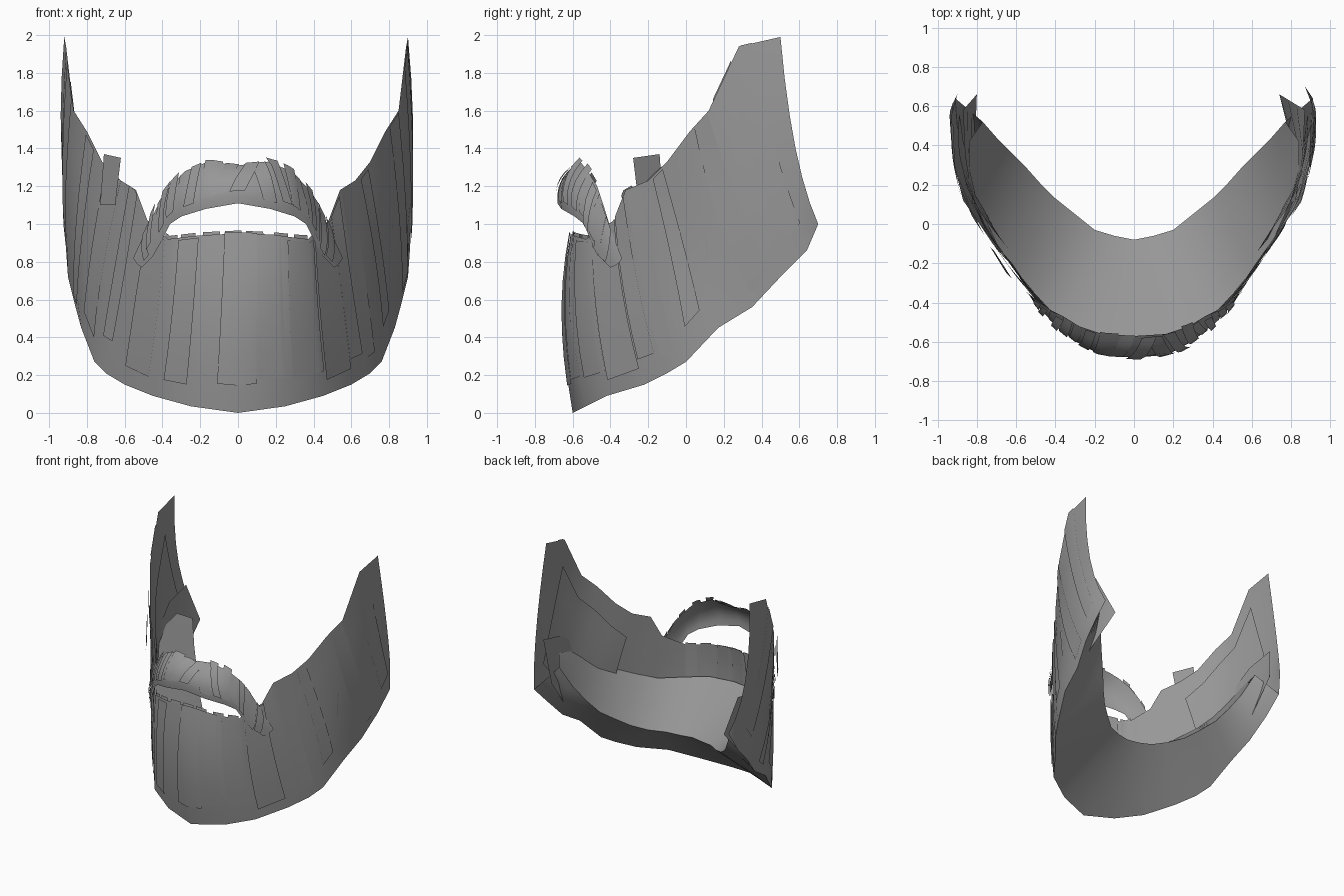
import bpy, random
from mathutils import Vector

if "Cube" in bpy.data.objects:
    bpy.data.objects.remove(bpy.data.objects["Cube"])

random.seed(4)

hair = bpy.data.materials.new("grey_hair")
hair.diffuse_color = (0.31, 0.31, 0.31, 1)
hair.use_nodes = True
hair.node_tree.nodes["Principled BSDF"].inputs["Base Color"].default_value = hair.diffuse_color


def both_sides(cols):
    """Mirror a list of half columns (first one on x = 0) to the -x side."""
    cols = [[Vector(p) for p in c] for c in cols]
    left = [[Vector((-p.x, p.y, p.z)) for p in c] for c in cols[:0:-1]]
    return left + cols


def point(cols, u, v):
    """Linear across the columns, a smooth curve down each column."""
    u = max(0, min(u, len(cols) - 1))
    i = min(int(u), len(cols) - 2)

    def down(c):
        if len(c) == 2:
            return c[0].lerp(c[1], v)
        a, m, b = c
        return a * (1 - v) * (1 - 2 * v) + m * 4 * v * (1 - v) + b * v * (2 * v - 1)
    return down(cols[i]).lerp(down(cols[i + 1]), u - i)


def normal(cols, u, v):
    e = 0.05
    du = point(cols, u + e, v) - point(cols, u - e, v)
    dv = point(cols, u, v + e) - point(cols, u, v - e)
    return dv.cross(du).normalized()


def sheet(name, cols, u0=0, u1=None, v0=0, v1=1, rows=6, off=0.0, slant=0.0):
    """Patch of a lofted surface, lifted by off along its normal."""
    u1 = len(cols) - 1 if u1 is None else u1
    # rows of points at the ends and at every column crossed
    us = [u0] + [k for k in range(len(cols)) if u0 + 0.05 < k < u1 - 0.05] + [u1]
    verts, faces = [], []
    for u in us:
        for j in range(rows + 1):
            t = j / rows
            v = v0 + (v1 - v0) * t
            w = u + slant * (t - 0.5)
            p = point(cols, w, v)
            if off:
                p = p + normal(cols, w, min(max(v, 0), 1)) * off
            verts.append(p)
    n = rows + 1
    for i in range(len(us) - 1):
        for j in range(rows):
            a = i * n + j
            faces.append((a, a + 1, a + n + 1, a + n))
    me = bpy.data.meshes.new(name)
    me.from_pydata(verts, [], faces)
    me.materials.append(hair)
    me.shade_smooth()
    ob = bpy.data.objects.new(name, me)
    bpy.context.collection.objects.link(ob)
    return ob


# Beard: columns of top, middle and bottom from chin to sideburn
beard = both_sides([
    [(0, -.61, .95), (0, -.65, .5), (0, -.60, 0)],
    [(.20, -.60, .94), (.22, -.61, .5), (.25, -.53, .035)],
    [(.37, -.53, .92), (.40, -.50, .5), (.45, -.42, .09)],
    [(.48, -.38, 1.02), (.54, -.33, .6), (.60, -.22, .15)],
    [(.54, -.32, 1.18), (.62, -.22, .65), (.70, -.10, .21)],
    [(.62, -.20, 1.23), (.72, -.08, .7), (.76, 0, .27)],
    [(.70, -.10, 1.33), (.78, .05, .85), (.83, .17, .45)],
    [(.78, .02, 1.49), (.84, .15, .98), (.86, .35, .56)],
    [(.85, .12, 1.60), (.89, .30, 1.12), (.90, .50, .72)],
    [(.89, .28, 1.94), (.92, .45, 1.35), (.91, .64, .86)],
    [(.90, .50, 1.99), (.925, .58, 1.4), (.87, .70, 1.0)],
])
# the -x sideburn sits slightly wider
for c in beard[:5]:
    c[0].x -= .02
    c[1].x -= .01
sheet("beard_shell", beard)

# Overlapping hair strips on the beard
for k, u in enumerate([1.2, 3.0, 4.2, 5.6, 7.0, 8.3, 9.6, 10.4, 11.3, 12.2, 13.1, 14.0, 15.2, 17.2, 18.6]):
    w = random.uniform(.5, .9)
    sheet("beard_strip_%d" % k, beard, u, u + w, random.uniform(-.01, .03),
          random.uniform(.75, .93), off=random.uniform(.004, .012), slant=-.1)

# Inner layers: chin lining and a lining behind each cheek
sheet("chin_lining", beard, 5, 15, .45, .96, off=-.015)
sheet("cheek_lining_left", beard, 1, 5, .15, .8, off=-.035)
sheet("cheek_lining_right", beard, 15, 19, .15, .8, off=-.035)

# Short tufts along the lip line
for k in range(7):
    u = 7.8 + k * .62
    sheet("lip_tuft_%d" % k, beard, u, u + .45, -.02, .35, rows=3,
          off=-.008, slant=random.uniform(-.15, .15))

# Loose tuft on one cheek
sheet("cheek_tuft", [[Vector(p) for p in c] for c in [
    [(-.71, -.14, 1.37), (-.73, -.12, 1.1)],
    [(-.62, -.28, 1.35), (-.65, -.25, 1.1)]]], rows=2)

# Neck sheet: from the lower beard edge back to the throat
throat = [(0, -.08, .44), (.1, -.06, .44), (.2, -.03, .45), (.3, .05, .47),
          (.4, .13, .51), (.48, .21, .57), (.56, .3, .64), (.63, .37, .74),
          (.7, .44, .86), (.77, .52, 1.03)]
half = beard[10:]
neck = both_sides([[half[i][2], t] for i, t in enumerate(throat)])
sheet("neck_sheet", neck, rows=5)

# Upper chin pad: from the throat forward and up to the inside of the beard
inside = [(0, -.61, .69), (.2, -.58, .69), (.37, -.50, .67), (.5, -.36, .68),
          (.6, -.24, .73), (.7, -.10, .8), (.76, .03, .87), (.81, .15, .96),
          (.84, .28, 1.05), (.84, .42, 1.09)]
pad = both_sides([[t, i] for t, i in zip(throat, inside)])
for c in pad:
    c.reverse()
sheet("chin_pad", pad, rows=5)

# Inner flaps behind the jaw corners
for s, edge, name in ((1, .74, "right"), (-1, .80, "left")):
    cols = [[(.82, .10, 1.0), (.79, .12, .52)],
            [(.86, .35, 1.2), (.81, .38, .66)],
            [(.87, .58, 1.25), (edge, .66, .96)]]
    cols = [[Vector((s * x, y, z)) for x, y, z in c] for c in cols]
    sheet("jaw_flap_" + name, cols if s > 0 else cols[::-1], rows=3)

# Moustache: columns of top, middle and bottom from centre to tip
moustache = both_sides([
    [(0, -.57, 1.31), (0, -.66, 1.23), (0, -.68, 1.11)],
    [(.16, -.56, 1.33), (.17, -.65, 1.21), (.17, -.66, 1.08)],
    [(.28, -.52, 1.28), (.29, -.59, 1.16), (.30, -.59, 1.04)],
    [(.36, -.47, 1.20), (.37, -.53, 1.09), (.36, -.54, 1.00)],
    [(.42, -.44, 1.11), (.42, -.48, 1.00), (.41, -.50, .90)],
    [(.48, -.40, .98), (.48, -.43, .90), (.45, -.46, .83)],
    [(.555, -.34, .82), (.535, -.36, .79), (.51, -.40, .77)],
])
sheet("moustache_shell", moustache)

# Ragged strips over the moustache, fanning out from the centre
for k in range(18):
    u = .6 + k * .6
    lean = .5 if u > 6 else -.5
    sheet("moustache_strip_%d" % k, moustache, u, u + random.uniform(.4, .6),
          random.uniform(-.08, .02), random.uniform(.7, 1.0), rows=5,
          off=random.uniform(.004, .022), slant=lean * random.uniform(.4, 1.2))
